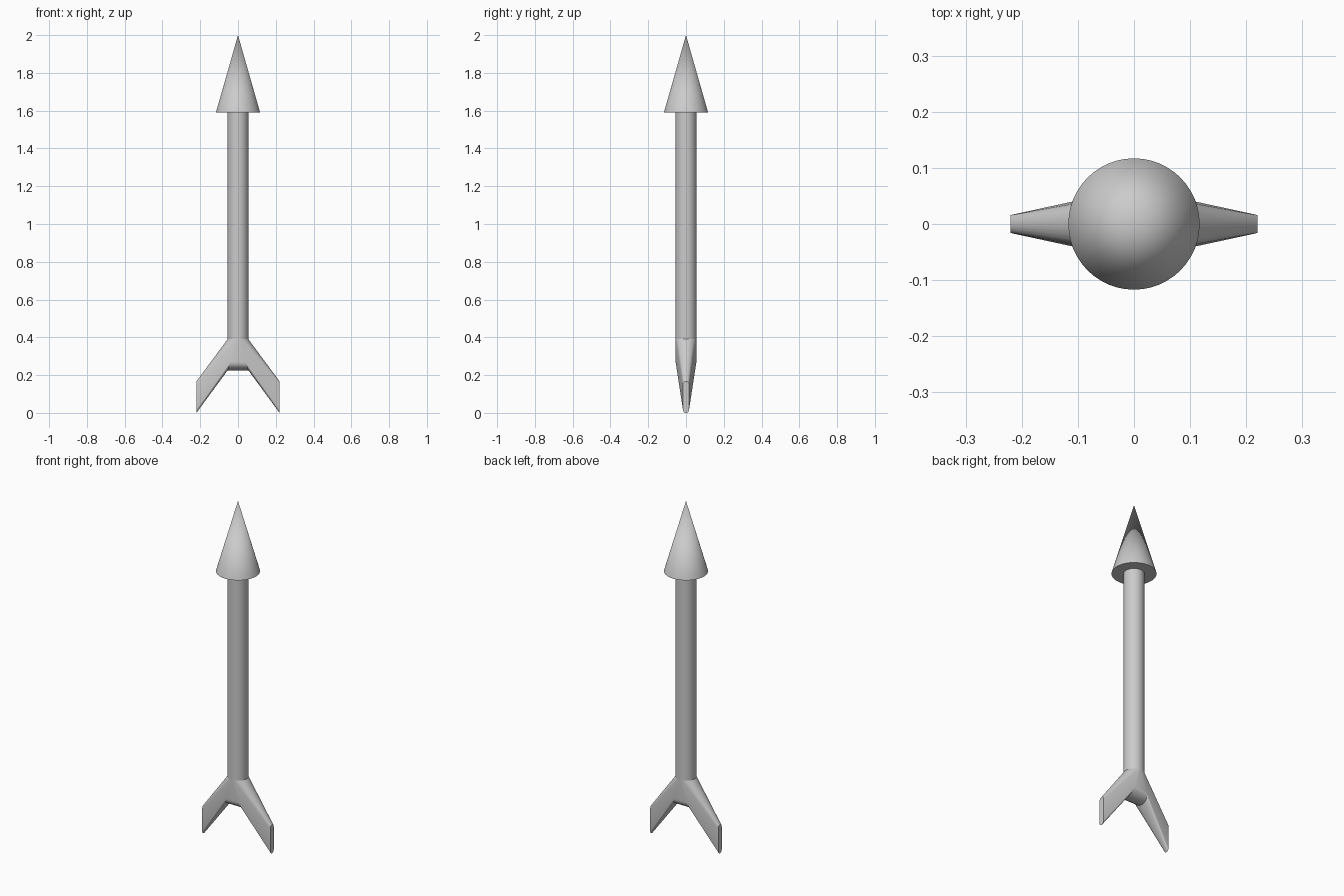
import bpy, bmesh
from math import sin, cos, pi, radians
from mathutils import Vector

if "Cube" in bpy.data.objects:
    bpy.data.objects.remove(bpy.data.objects["Cube"])

R = 0.055                   # shaft radius
HUB_TOP, HUB_LOW = 0.39, 0.225
TIP_X, TIP_TOP, TIP_HALF = 0.22, 0.167, 0.016
SIDES = 48


def smooth(obj):
    bpy.ops.object.select_all(action='DESELECT')
    obj.select_set(True)
    bpy.context.view_layer.objects.active = obj
    bpy.ops.object.shade_smooth_by_angle(angle=radians(32))


def round_part(name, r1, r2, z0, z1):
    bpy.ops.mesh.primitive_cone_add(vertices=SIDES, radius1=r1, radius2=r2,
                                    depth=z1 - z0, location=(0, 0, (z0 + z1) / 2))
    obj = bpy.context.object
    obj.name = name
    smooth(obj)


def hull(bm, points, is_inside):
    """Convex hull of points, without the faces hidden at the joins."""
    verts = [bm.verts.new(p) for p in points]
    made = bmesh.ops.convex_hull(bm, input=verts)
    faces = {g for g in made['geom'] if isinstance(g, bmesh.types.BMFace)}
    for f in faces:
        f.normal_update()
    bmesh.ops.delete(bm, geom=[f for f in faces if is_inside(f)], context='FACES_ONLY')


def underside(s):
    """Rounded lower section of the hub where a prong starts."""
    pts = []
    for i in range(13):
        a = pi * i / 12
        z = HUB_LOW + 0.045 * (1 - sin(a))
        x = R * (HUB_TOP - z) / (HUB_TOP - HUB_LOW)
        pts.append((s * x, R * cos(a), z))
    return pts


# Arrow head and shaft
round_part("arrow_head", 0.117, 0, 1.59, 2.0)
round_part("shaft", R, R, HUB_TOP, 1.59)

# Forked tail: central wedge plus two tapering swept prongs
bm = bmesh.new()
hull(bm, [(0, R, HUB_TOP), (0, -R, HUB_TOP)] + underside(1) + underside(-1),
     lambda f: abs(f.normal.x) > 0.5)
for s in (1, -1):
    arc = [(s * R * sin(pi * i / 24), R * cos(pi * i / 24), HUB_TOP) for i in range(25)]
    tip = []
    for i in range(13):
        a = pi * i / 12
        y, h = TIP_HALF * cos(a), TIP_HALF * sin(a)
        tip += [(s * TIP_X, y, TIP_TOP - TIP_HALF + h), (s * TIP_X, y, TIP_HALF - h)]
    join = Vector((-s * (HUB_TOP - HUB_LOW), 0, -R)).normalized()
    hull(bm, arc + underside(s) + tip, lambda f: abs(f.normal.dot(join)) > 0.99)
bmesh.ops.remove_doubles(bm, verts=bm.verts, dist=0.0001)
loose = [v for v in bm.verts if not v.link_faces]
bmesh.ops.delete(bm, geom=loose, context='VERTS')
bmesh.ops.recalc_face_normals(bm, faces=bm.faces)
mesh = bpy.data.meshes.new("forked_tail")
bm.to_mesh(mesh)
bm.free()
tail = bpy.data.objects.new("forked_tail", mesh)
bpy.context.collection.objects.link(tail)
smooth(tail)
